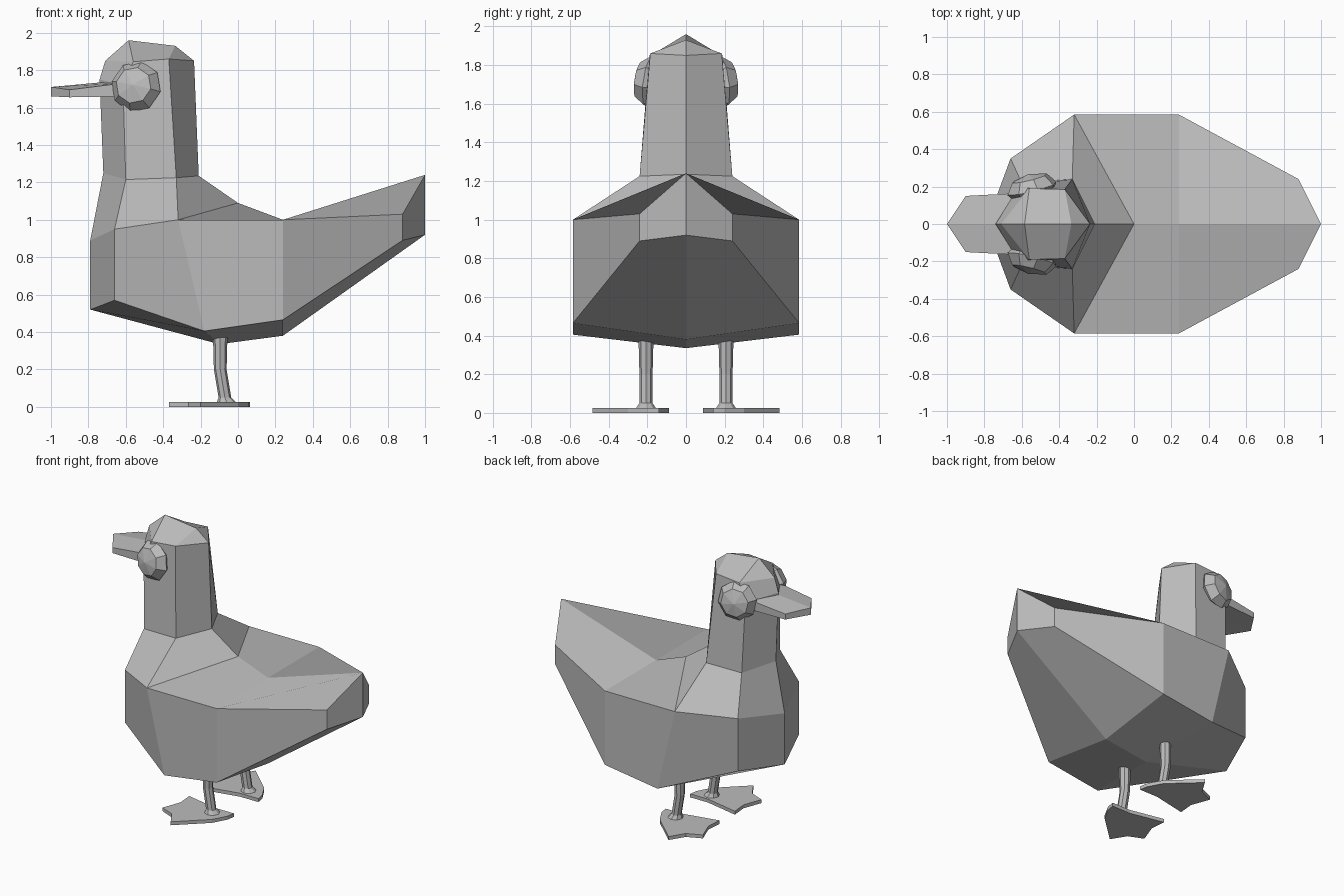
import bpy, bmesh, math
from mathutils import Matrix, Vector

cube = bpy.data.objects.get("Cube")
if cube:
    bpy.data.objects.remove(cube, do_unlink=True)

grey = bpy.data.materials.new("plain grey")
grey.use_nodes = True
grey.diffuse_color = (0.5, 0.5, 0.5, 1)
grey.node_tree.nodes["Principled BSDF"].inputs["Base Color"].default_value = (0.5, 0.5, 0.5, 1)


def finish(name, bm, mirror=True):
    """Turn a bmesh into a flat-shaded object mirrored across y = 0."""
    bmesh.ops.recalc_face_normals(bm, faces=bm.faces)
    mesh = bpy.data.meshes.new(name)
    bm.to_mesh(mesh)
    bm.free()
    mesh.materials.append(grey)
    obj = bpy.data.objects.new(name, mesh)
    bpy.context.collection.objects.link(obj)
    if mirror:
        mod = obj.modifiers.new("mirror", 'MIRROR')
        mod.use_axis = (False, True, False)
        mod.use_clip = True
    return obj


def half_shell(name, points, faces):
    """Half of a symmetric part: named points, faces as strings of names."""
    bm = bmesh.new()
    verts = {key: bm.verts.new(co) for key, co in points.items()}
    for face in faces:
        bm.faces.new([verts[key] for key in face.split()])
    # orient outward by closing the half, then removing the closing wall
    edges = [e for e in bm.edges if e.is_boundary]
    wall = bmesh.ops.holes_fill(bm, edges=edges, sides=0)["faces"]
    bmesh.ops.recalc_face_normals(bm, faces=bm.faces)
    bmesh.ops.delete(bm, geom=wall, context='FACES_ONLY')
    mesh_bm = finish(name, bm)
    return mesh_bm


# Body, neck and head: l = lower rim, u = upper rim, k = keel, b = back,
# n = neck base, m = brow, h = head rim, c = crown
points = {
    "l0": (-.79, 0, .52), "l1": (-.66, .35, .57), "l2": (-.18, .585, .405),
    "l3": (.24, .585, .465), "l4": (.88, .24, .89), "l5": (1, 0, .92),
    "u0": (-.79, 0, .89), "u1": (-.66, .35, .95), "u2": (-.32, .585, 1),
    "u3": (.24, .585, 1), "u4": (.88, .24, 1.03), "u5": (1, 0, 1.24),
    "k0": (-.1, 0, .335), "k1": (.24, 0, .38),
    "b0": (0, 0, 1.09), "b1": (.24, 0, 1),
    "n0": (-.72, 0, 1.25), "n1": (-.6, .22, 1.215),
    "n2": (-.33, .24, 1.225), "n3": (-.21, 0, 1.235),
    "m0": (-.74, 0, 1.75), "m1": (-.615, .2, 1.72),
    "h0": (-.71, 0, 1.85), "h1": (-.56, .19, 1.845),
    "h2": (-.37, .185, 1.86), "h3": (-.235, 0, 1.85),
    "c0": (-.585, 0, 1.96), "c1": (-.335, 0, 1.93),
}
faces = [f"l{i} l{i+1} u{i+1} u{i}" for i in range(5)]
faces += ["l0 l1 l2 k0", "k0 l2 l3 k1", "k1 l3 l4 l5"]
faces += ["u0 u1 n1 n0", "u1 u2 n2 n1", "u2 b0 n3 n2", "u2 u3 b1 b0", "u3 u4 u5 b1"]
faces += ["n0 n1 m1 m0", "m0 m1 h1 h0", "n1 n2 h2 h1 m1", "n2 n3 h3 h2"]
faces += ["h0 h1 c0", "h1 h2 c1 c0", "h2 h3 c1"]
half_shell("body_and_head", points, faces)

# Bill: flat wedge with a low ridge and pointed tip
bill = {
    "t0": (-1, 0, 1.71), "t1": (-.9, .15, 1.695), "t2": (-.62, .165, 1.73), "t3": (-.62, 0, 1.745),
    "d0": (-1, 0, 1.66), "d1": (-.9, .15, 1.655), "d2": (-.62, .165, 1.66), "d3": (-.62, 0, 1.66),
}
half_shell("bill", bill, ["t0 t1 t2 t3", "d0 d1 d2 d3", "t0 t1 d1 d0",
                          "t1 t2 d2 d1", "t2 t3 d3 d2"])

# Eyes: squashed eight-sided domes, tilted forward and up
bm = bmesh.new()
bmesh.ops.create_uvsphere(bm, u_segments=8, v_segments=4, radius=1)
axis = Vector((-.25, 1, .13)).to_track_quat('Z', 'Y').to_matrix().to_4x4()
bm.transform(Matrix.Translation((-.545, .19, 1.712)) @ axis
             @ Matrix.Diagonal((.138, .138, .08, 1)) @ Matrix.Rotation(.2, 4, 'Z'))
finish("eyes", bm)

# Legs: bent six-sided tubes flaring at the ankle
bm = bmesh.new()
rings = []
for x, z, r in [(-.095, .42, .04), (-.095, .35, .038), (-.095, .2, .034),
                (-.07, .05, .034), (-.06, .02, .055)]:
    rings.append([bm.verts.new((x + r * math.cos(a), .207 + r * math.sin(a), z))
                  for a in (math.tau * i / 8 for i in range(8))])
for upper, lower in zip(rings, rings[1:]):
    for i in range(8):
        bm.faces.new((upper[i], upper[i - 1], lower[i - 1], lower[i]))
bm.faces.new(rings[0])
bm.faces.new(rings[-1])
finish("legs", bm)

# Webbed feet: splayed three-toed outlines given thickness
outline = [(.065, .14), (-.08, .14), (-.33, .087), (-.32, .2), (-.37, .335),
           (-.265, .38), (-.2, .485), (0, .3), (.055, .2)]
bm = bmesh.new()
sole = bm.faces.new([bm.verts.new((x, y, .002)) for x, y in outline])
top = bmesh.ops.extrude_face_region(bm, geom=[sole], use_keep_orig=True)["geom"]
bmesh.ops.translate(bm, vec=(0, 0, .025),
                    verts=[v for v in top if isinstance(v, bmesh.types.BMVert)])
bmesh.ops.translate(bm, vec=(0, 0, -.002), verts=bm.verts)
finish("feet", bm)
